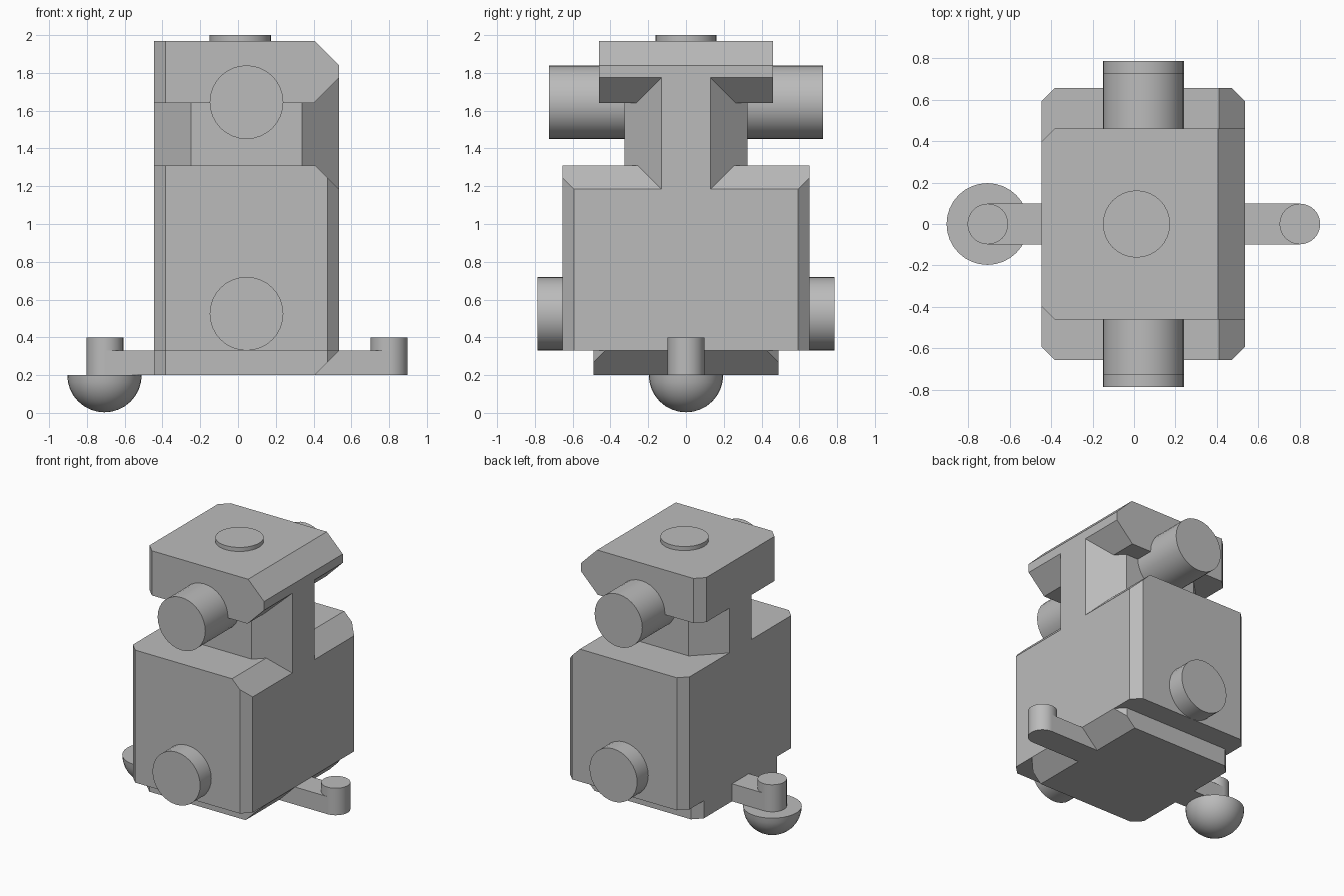
import bpy, bmesh, math
from mathutils import Vector

cube = bpy.data.objects.get("Cube")
if cube:
    bpy.data.objects.remove(cube, do_unlink=True)

grey = bpy.data.materials.new("plain grey")
grey.use_nodes = True
grey.diffuse_color = (0.5, 0.5, 0.5, 1)
grey.node_tree.nodes["Principled BSDF"].inputs["Base Color"].default_value = (0.5, 0.5, 0.5, 1)

LEFT, RIGHT = -0.445, 0.535      # shared ends of all the blocks along x
EDGE, CORNER = 0.125, 0.062      # large edge bevel, small corner bevel


def make_object(name, bm):
    bmesh.ops.recalc_face_normals(bm, faces=bm.faces[:])
    mesh = bpy.data.meshes.new(name)
    bm.to_mesh(mesh)
    bm.free()
    mesh.materials.append(grey)
    obj = bpy.data.objects.new(name, mesh)
    bpy.context.collection.objects.link(obj)
    return obj


def box(bm, x0, x1, half_y, z0, z1):
    verts = bmesh.ops.create_cube(bm, size=1)["verts"]
    for v in verts:
        v.co = Vector((x0 if v.co.x < 0 else x1,
                       math.copysign(half_y, v.co.y),
                       z0 if v.co.z < 0 else z1))


def slice_off(bm, point, normal):
    geom = bm.verts[:] + bm.edges[:] + bm.faces[:]
    bmesh.ops.bisect_plane(bm, geom=geom, dist=1e-5, plane_co=point,
                           plane_no=normal, clear_outer=True)
    bmesh.ops.holes_fill(bm, edges=[e for e in bm.edges if e.is_boundary], sides=0)


def block(name, half_y, z0, z1, left_cut=0, right_cut=0, top_cut=0, bottom_cut=0):
    """Box with 45 degree cuts on upright corners and on the +x top and bottom edges."""
    bm = bmesh.new()
    box(bm, LEFT, RIGHT, half_y, z0, z1)
    for side in (-1, 1):
        if left_cut:
            slice_off(bm, (LEFT + left_cut, side * half_y, 0), (-1, side, 0))
        if right_cut:
            slice_off(bm, (RIGHT - right_cut, side * half_y, 0), (1, side, 0))
    if top_cut:
        slice_off(bm, (RIGHT - top_cut, 0, z1), (1, 0, 1))
    if bottom_cut:
        slice_off(bm, (RIGHT - bottom_cut, 0, z0), (1, 0, -1))
    return make_object(name, bm)


def cylinder(name, radius, start, end):
    start, end = Vector(start), Vector(end)
    bm = bmesh.new()
    bmesh.ops.create_cone(bm, cap_ends=True, segments=32, radius1=radius,
                          radius2=radius, depth=(end - start).length)
    turn = Vector((0, 0, 1)).rotation_difference(end - start)
    for v in bm.verts:
        v.co = turn @ v.co + (start + end) / 2
    return make_object(name, bm)


def smooth(obj):
    bpy.ops.object.select_all(action='DESELECT')
    obj.select_set(True)
    bpy.context.view_layer.objects.active = obj
    bpy.ops.object.shade_smooth_by_angle(angle=math.radians(30))


# Main body with the neck, head and base joined to it
body = block("body", 0.655, 0.33, 1.31, CORNER, CORNER, top_cut=EDGE)
neck = block("neck", 0.325, 1.185, 1.775, 0.195, 0.195)
head = block("head", 0.46, 1.64, 1.97, CORNER, 0, EDGE + 0.005, EDGE + 0.01)
base = block("base", 0.49, 0.2, 0.33, CORNER, CORNER, bottom_cut=EDGE + 0.005)
for part in (neck, head, base):
    union = body.modifiers.new("join", 'BOOLEAN')
    union.operation = 'UNION'
    union.solver = 'EXACT'
    union.object = part
    bpy.context.view_layer.objects.active = body
    bpy.ops.object.modifier_apply(modifier=union.name)
    bpy.data.objects.remove(part, do_unlink=True)

# Round stubs on the front and back
for side, label in ((-1, "front"), (1, "back")):
    smooth(cylinder(label + "_upper_stub", 0.195,
                    (0.045, side * 0.32, 1.645), (0.045, side * 0.725, 1.645)))
    smooth(cylinder(label + "_lower_stub", 0.195,
                    (0.045, side * 0.65, 0.525), (0.045, side * 0.785, 0.525)))

# Low button on top
smooth(cylinder("top_button", 0.162, (0.012, 0, 1.965), (0.012, 0, 2.0)))

# Side arms, each ending in an upright post
for label, post_x, inner_x in (("left", 0.8, 0.4), ("right", -0.705, -0.44)):
    bm = bmesh.new()
    box(bm, min(post_x, inner_x), max(post_x, inner_x), 0.098, 0.2, 0.33)
    make_object(label + "_arm", bm)
    smooth(cylinder(label + "_post", 0.098, (post_x, 0, 0.2), (post_x, 0, 0.4)))

# Half ball under the right post
bm = bmesh.new()
bmesh.ops.create_uvsphere(bm, u_segments=32, v_segments=16, radius=0.197)
slice_off(bm, (0, 0, 0), (0, 0, 1))
bmesh.ops.translate(bm, verts=bm.verts[:], vec=(-0.707, 0, 0.2))
smooth(make_object("right_foot", bm))
